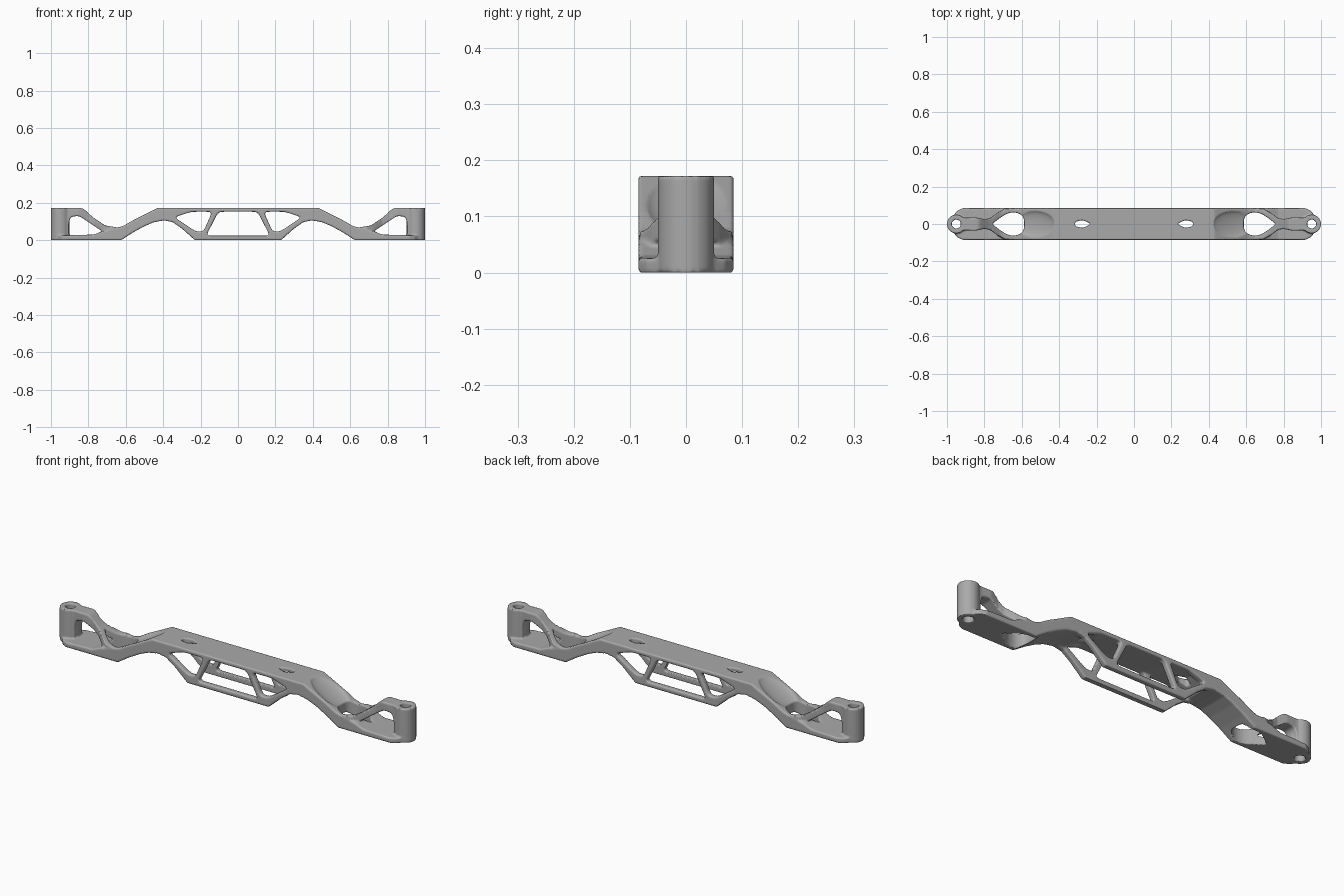
import bpy, bmesh
from math import sin, cos, pi, radians
from mathutils import Vector, Matrix

cube = bpy.data.objects.get("Cube")
if cube:
    bpy.data.objects.remove(cube)

W, H = 0.085, 0.172          # half width and height of the beam

steel = bpy.data.materials.new("grey metal")
steel.use_nodes = True
grey = (0.4, 0.4, 0.4, 1)
steel.diffuse_color = grey
steel.node_tree.nodes["Principled BSDF"].inputs["Base Color"].default_value = grey


def rounded(points, r):
    """Round every corner of a polygon with a short curve."""
    out = []
    n = len(points)
    for i in range(n):
        a, p, b = (Vector(points[j % n]) for j in (i - 1, i, i + 1))
        s = p + (a - p).normalized() * min(r, (a - p).length * 0.45)
        e = p + (b - p).normalized() * min(r, (b - p).length * 0.45)
        for k in range(6):
            t = k / 5
            out.append(s * (1 - t) ** 2 + p * 2 * t * (1 - t) + e * t * t)
    return out


def circle(x, r):
    return [(x + r * cos(a * pi / 20), r * sin(a * pi / 20)) for a in range(40)]


def mirrored(points):
    """Close a half outline by mirroring it in y."""
    return points + [(x, -y) for x, y in reversed(points) if y]


def finish(bm, name):
    bmesh.ops.recalc_face_normals(bm, faces=bm.faces)
    mesh = bpy.data.meshes.new(name)
    bm.to_mesh(mesh)
    bm.free()
    ob = bpy.data.objects.new(name, mesh)
    bpy.context.collection.objects.link(ob)
    return ob


def prism(name, points, lo, hi, side=True):
    """Extrude an outline along y (side=True) or along z."""
    bm = bmesh.new()
    face = bm.faces.new([bm.verts.new((p[0], lo, p[1]) if side else (p[0], p[1], lo))
                         for p in points])
    new = bmesh.ops.extrude_face_region(bm, geom=[face])["geom"]
    step = Vector((0, hi - lo, 0) if side else (0, 0, hi - lo))
    bmesh.ops.translate(bm, vec=step, verts=[g for g in new if isinstance(g, bmesh.types.BMVert)])
    return finish(bm, name)


def apply(ob, kind, **settings):
    mod = ob.modifiers.new(kind.lower(), kind)
    for key, value in settings.items():
        setattr(mod, key, value)
    bpy.context.view_layer.objects.active = ob
    bpy.ops.object.modifier_apply(modifier=mod.name)


def combine(ob, other, operation):
    apply(ob, "BOOLEAN", operation=operation, solver="EXACT", object=other)
    bpy.data.objects.remove(other)


# deck, sloping leg and foot in one bent slab
beam = prism("beam", [
    (-.05, .2), (.38, .2), (.43, H), (.56, .107), (.61, .078), (.66, .062), (.72, .05),
    (.77, .03), (1, .024), (1, -.02), (.613, -.02), (.625, 0), (.56, .042), (.5, .075),
    (.45, .096), (.4, .105), (.36, .106), (.33, .125), (.28, .15), (-.05, .15)], -.1, .1)

# two side trusses under the deck
for y in (.058, -.1):
    truss = prism("truss", [(-.05, -.02), (.205, -.02), (.23, 0), (.3, .062), (.35, .097),
                            (.4, .107), (.41, .16), (-.05, .16)], y, y + .042)
    combine(beam, truss, "UNION")
windows = [
    [(-.17, .024), (.17, .024), (.105, .152), (-.105, .152)],
    [(.138, .152), (.25, .152), (.34, .122), (.225, .046), (.185, .046)]]
for pts in windows:
    combine(beam, prism("window", rounded(pts, .022), -.2, .2), "DIFFERENCE")

# raised arm from the mount, forking down to both sides of the foot
arm = prism("arm", rounded([
    (.96, H), (.83, H), (.775, .122), (.71, .078), (.63, .066), (.63, .03), (.73, .05),
    (.79, .09), (.85, .13), (.895, .125), (.905, .09), (.905, .015), (.96, .015)], .015), -.1, .1)
arm_plan = prism("arm plan", mirrored([
    (.96, .04), (.9, .034), (.85, .036), (.8, .026), (.77, .032), (.73, .06), (.69, .082),
    (.62, .084)]), -.1, .3, side=False)
combine(arm, arm_plan, "INTERSECT")
combine(beam, arm, "UNION")

# trim to the plan outline, then add the round mount
trim = prism("trim", mirrored([(-.1, W), (.915, W), (.945, .07), (.975, .035)]), 0, H, side=False)
combine(beam, trim, "INTERSECT")
combine(beam, prism("mount", circle(.95, .05), 0, H, side=False), "UNION")

# bolt hole, foot opening and deck slot
openings = [
    circle(.95, .024),
    rounded(mirrored([(.587, .04), (.63, .064), (.68, .058), (.755, .004)]), .03),
    rounded(mirrored([(.235, .004), (.275, .021), (.315, .012)]), .008)]
for pts in openings:
    combine(beam, prism("opening", pts, -.1, .3, side=False), "DIFFERENCE")

# shallow channel on the sloping leg
bm = bmesh.new()
bmesh.ops.create_uvsphere(bm, u_segments=32, v_segments=16, radius=1)
bmesh.ops.transform(bm, verts=bm.verts, matrix=Matrix.Translation((.53, 0, .124))
                    @ Matrix.Rotation(radians(27), 4, "Y") @ Matrix.Diagonal((.12, .07, .018, 1)))
combine(beam, finish(bm, "channel"), "DIFFERENCE")

# mirror to both ends and soften into one cast piece
apply(beam, "MIRROR", use_axis=(True, False, False), use_bisect_axis=(True, False, False))
apply(beam, "REMESH", mode="VOXEL", voxel_size=.0045)
apply(beam, "SMOOTH", factor=.5, iterations=3)
beam.data.materials.clear()
beam.data.materials.append(steel)
beam.data.polygons.foreach_set("material_index", [0] * len(beam.data.polygons))
beam.select_set(True)
bpy.ops.object.shade_smooth()
